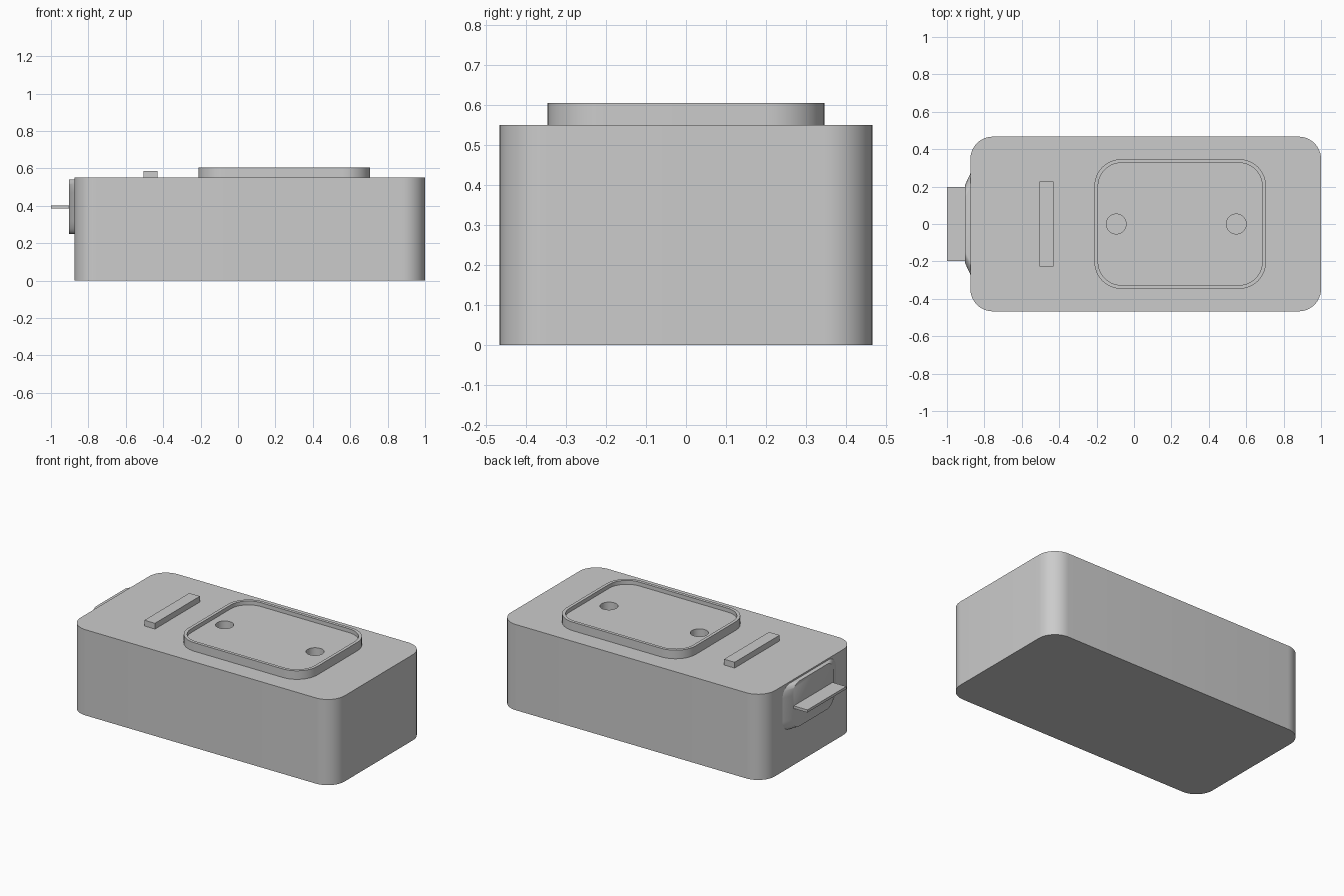
import bpy, bmesh, math
from mathutils import Vector

old = bpy.data.objects.get("Cube")
if old:
    bpy.data.objects.remove(old, do_unlink=True)

grey = bpy.data.materials.new("plain grey")
grey.use_nodes = True
COLOUR = (0.6, 0.6, 0.6, 1)
grey.diffuse_color = COLOUR
grey.node_tree.nodes["Principled BSDF"].inputs["Base Color"].default_value = COLOUR


def outline(cu, cv, hu, hv, radius, steps=12):
    """Rounded rectangle as (u, v) pairs, counter-clockwise."""
    points = []
    for i, (su, sv) in enumerate([(1, 1), (-1, 1), (-1, -1), (1, -1)]):
        for k in range(steps + 1):
            a = math.pi / 2 * (i + k / steps)
            points.append((cu + su * (hu - radius) + radius * math.cos(a),
                           cv + sv * (hv - radius) + radius * math.sin(a)))
    return points


def loft(name, lower, upper):
    """Solid between two matching rings of points."""
    bm = bmesh.new()
    a = [bm.verts.new(p) for p in lower]
    b = [bm.verts.new(p) for p in upper]
    bm.faces.new(a)
    bm.faces.new(b)
    for i in range(len(a)):
        j = (i + 1) % len(a)
        bm.faces.new((a[i], a[j], b[j], b[i]))
    bmesh.ops.recalc_face_normals(bm, faces=bm.faces)
    mesh = bpy.data.meshes.new(name)
    bm.to_mesh(mesh)
    bm.free()
    mesh.materials.append(grey)
    obj = bpy.data.objects.new(name, mesh)
    bpy.context.collection.objects.link(obj)
    return obj


def slab(name, ring, z0, z1):
    return loft(name, [(u, v, z0) for u, v in ring], [(u, v, z1) for u, v in ring])


def box(name, low, high):
    (x0, y0, z0), (x1, y1, z1) = low, high
    return slab(name, [(x0, y0), (x1, y0), (x1, y1), (x0, y1)], z0, z1)


def select(obj):
    bpy.ops.object.select_all(action="DESELECT")
    obj.select_set(True)
    bpy.context.view_layer.objects.active = obj


def cut(obj, cutter):
    select(obj)
    mod = obj.modifiers.new("cut", "BOOLEAN")
    mod.operation = "DIFFERENCE"
    mod.solver = "EXACT"
    mod.object = cutter
    bpy.ops.object.modifier_apply(modifier=mod.name)


# Main case and the raised panel on top of it
TOP = 0.55
case = slab("case", outline(0.0625, 0, 0.9375, 0.467, 0.12), 0, TOP)
panel = slab("raised_panel", outline(0.247, 0, 0.459, 0.347, 0.145), TOP, 0.605)

# Shallow recess inside the panel rim
recess = slab("recess_cutter", outline(0.247, 0, 0.439, 0.327, 0.125), 0.58, 0.7)
cut(panel, recess)
cutters = [recess]

# Two round holes through the panel into the case
for x in (-0.095, 0.547):
    hole = slab("hole_cutter", outline(x, 0, 0.053, 0.053, 0.0529), 0.5, 0.7)
    cut(panel, hole)
    cut(case, hole)
    cutters.append(hole)
for c in cutters:
    bpy.data.objects.remove(c, do_unlink=True)

# Raised bar beside the panel
bar = box("raised_bar", (-0.505, -0.228, TOP), (-0.43, 0.228, 0.587))

# Tapered end plate with a thin tab
base = [(-0.875, u, v) for u, v in outline(0, 0.395, 0.27, 0.145, 0.07)]
face = [(-0.903, u, v) for u, v in outline(0, 0.395, 0.21, 0.145, 0.07)]
plate = loft("end_plate", base, face)
tab = box("end_tab", (-1, -0.197, 0.385), (-0.89, 0.197, 0.402))

for obj in (case, panel, bar, plate, tab):
    select(obj)
    bpy.ops.object.shade_smooth_by_angle(angle=math.radians(30))
